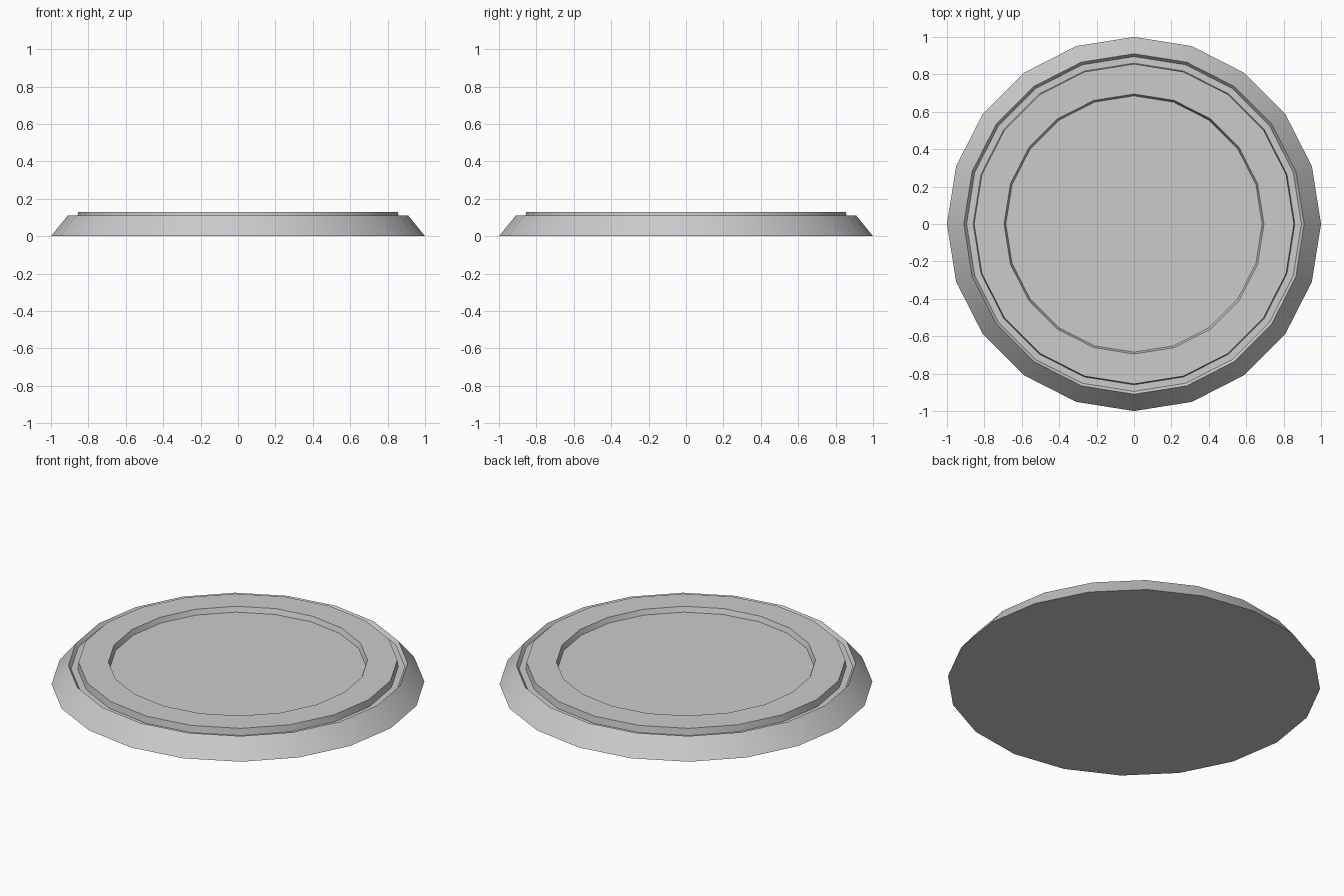
import bpy, bmesh
from math import cos, sin, tau

if "Cube" in bpy.data.objects:
    bpy.data.objects.remove(bpy.data.objects["Cube"])

SIDES = 20
# (radius, height) from the outer foot in to the recessed centre
PROFILE = [(1.0, 0.0), (0.91, 0.11), (0.895, 0.09), (0.86, 0.09),
           (0.855, 0.13), (0.695, 0.13), (0.685, 0.10)]


def lathe(name, profile, sides):
    bm = bmesh.new()
    rings = [[bm.verts.new((r * cos(tau * i / sides), r * sin(tau * i / sides), z))
              for i in range(sides)] for r, z in profile]
    for a, b in zip(rings, rings[1:]):
        for i in range(sides):
            j = (i + 1) % sides
            bm.faces.new((a[i], a[j], b[j], b[i]))
    # flat underside and recessed floor
    bm.faces.new(rings[0][::-1])
    bm.faces.new(rings[-1])
    mesh = bpy.data.meshes.new(name)
    bm.to_mesh(mesh)
    bm.free()
    obj = bpy.data.objects.new(name, mesh)
    bpy.context.collection.objects.link(obj)
    return obj


# round plinth with a grooved raised rim
plinth = lathe("round_base", PROFILE, SIDES)
bpy.context.view_layer.objects.active = plinth
plinth.select_set(True)
bpy.ops.object.shade_smooth_by_angle(angle=0.52)
